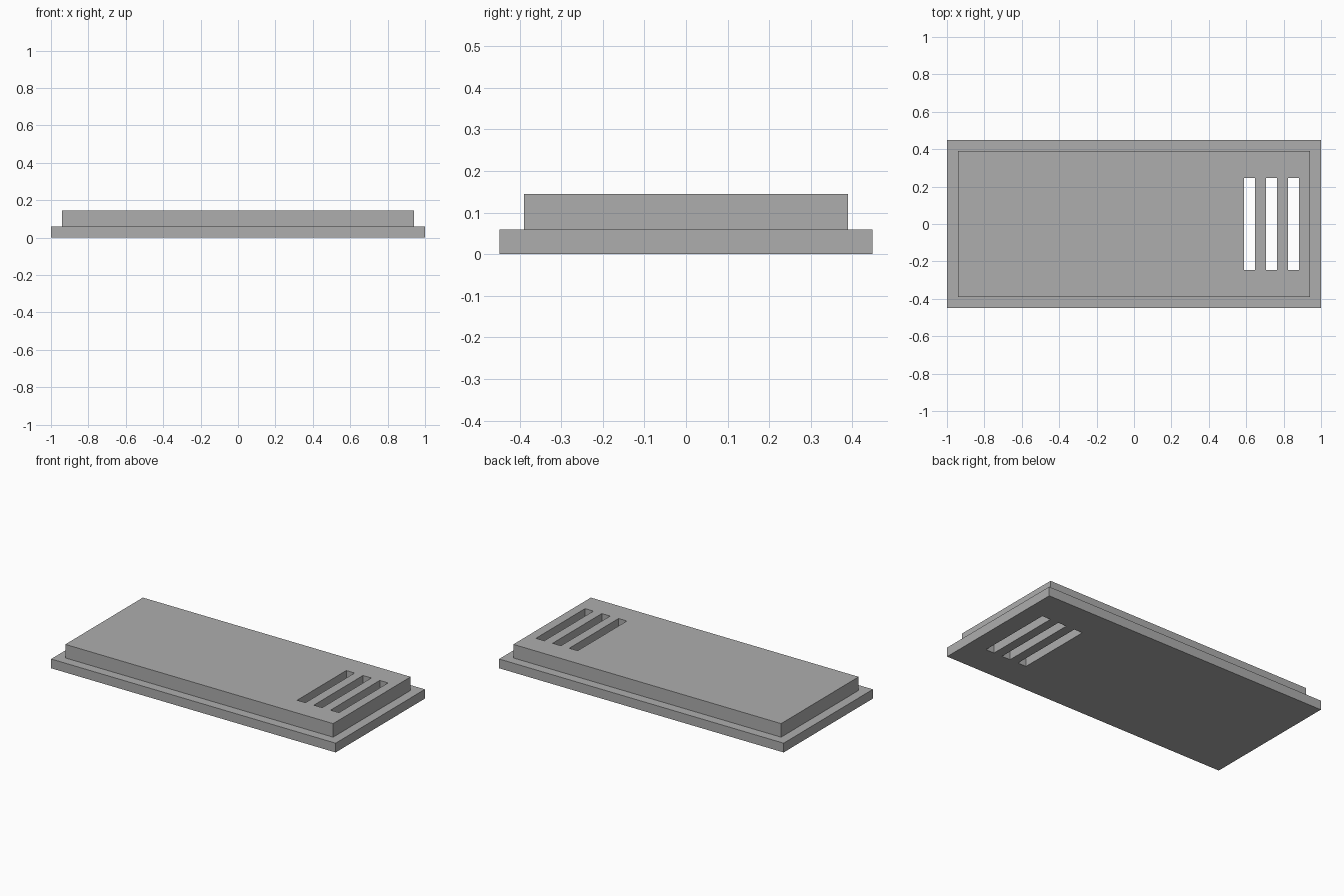
import bpy
import bmesh
from mathutils import Matrix, Vector

cube = bpy.data.objects.get("Cube")
if cube:
    bpy.data.objects.remove(cube, do_unlink=True)

UNIT = 1 / 17            # lip width, lip height and slot width
HALF_DEPTH = 0.448
HEIGHT = 0.145

grey = bpy.data.materials.new("plain grey")
grey.use_nodes = True
COLOUR = (0.42, 0.42, 0.42, 1)
grey.diffuse_color = COLOUR
grey.node_tree.nodes["Principled BSDF"].inputs["Base Color"].default_value = COLOUR


def add_box(bm, size, centre):
    matrix = Matrix.Translation(centre) @ Matrix.Diagonal((*size, 1))
    return bmesh.ops.create_cube(bm, size=1, matrix=matrix)["verts"]


def make_object(name, bm):
    mesh = bpy.data.meshes.new(name)
    bm.to_mesh(mesh)
    bm.free()
    mesh.materials.append(grey)
    obj = bpy.data.objects.new(name, mesh)
    bpy.context.collection.objects.link(obj)
    return obj


# Stepped plate: a flat base whose top is inset and raised
bm = bmesh.new()
add_box(bm, (2, 2 * HALF_DEPTH, UNIT), (0, 0, UNIT / 2))
top = max(bm.faces, key=lambda f: f.calc_center_median().z)
bmesh.ops.inset_region(bm, faces=[top], thickness=UNIT, use_even_offset=True)
raised = bmesh.ops.extrude_face_region(bm, geom=[top])["geom"]
bmesh.ops.translate(bm, vec=Vector((0, 0, HEIGHT - UNIT)),
                    verts=[v for v in raised if isinstance(v, bmesh.types.BMVert)])
if top.is_valid:
    bmesh.ops.delete(bm, geom=[top], context="FACES_ONLY")
bmesh.ops.recalc_face_normals(bm, faces=bm.faces)
plate = make_object("slotted_plate", bm)

# Three slots through one end
bm = bmesh.new()
for i in range(3):
    add_box(bm, (UNIT, 0.494, 1), ((10.5 + 2 * i) * UNIT, 0, 0))
cutter = make_object("slot_cutter", bm)
cutter.hide_render = True
cutter.hide_viewport = True
cutter.display_type = "WIRE"

cut = plate.modifiers.new("slots", "BOOLEAN")
cut.operation = "DIFFERENCE"
cut.solver = "EXACT"
cut.object = cutter
